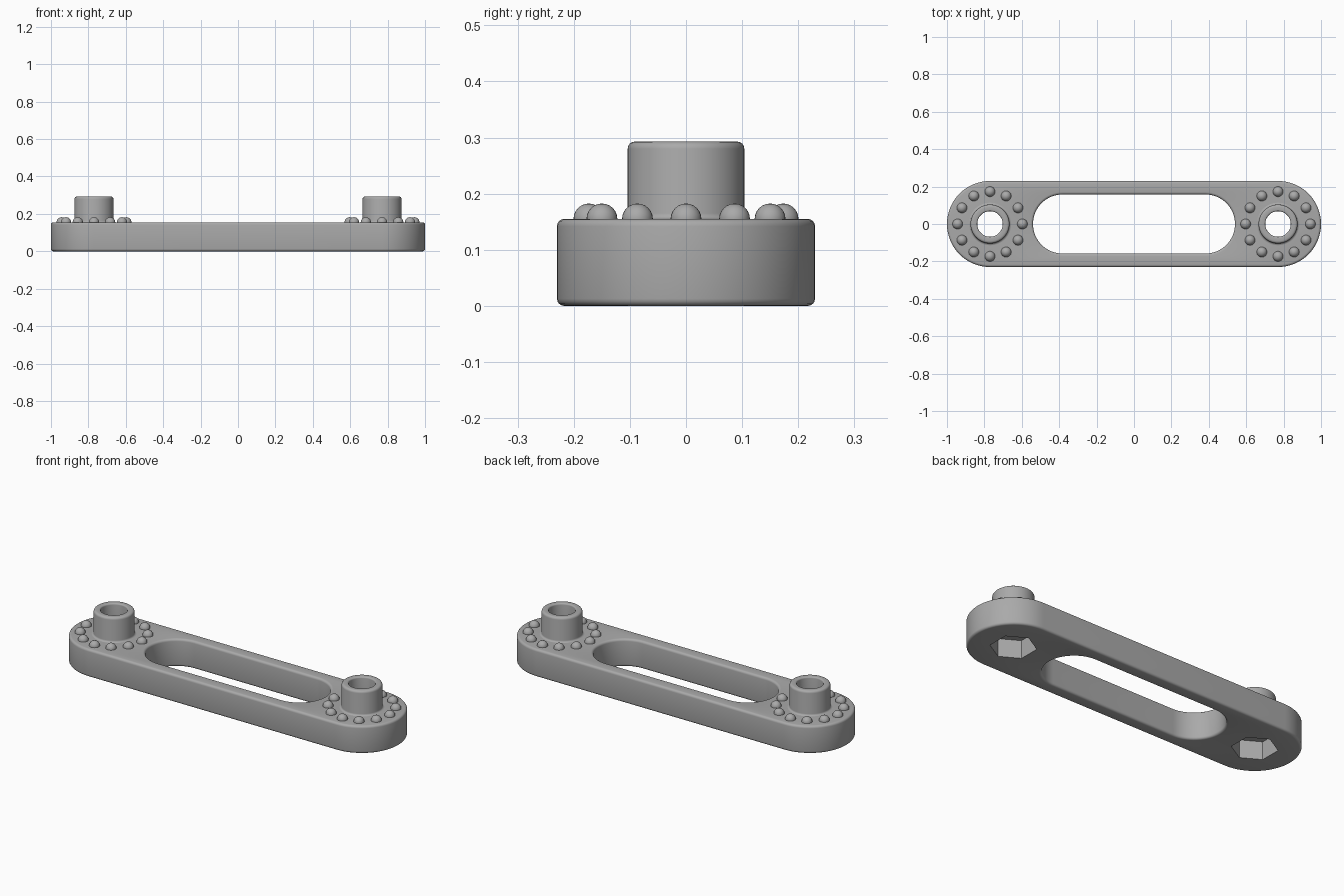
import bpy
import bmesh
from math import sin, cos, pi
from mathutils import Matrix

cube = bpy.data.objects.get("Cube")
if cube:
    bpy.data.objects.remove(cube, do_unlink=True)

# Main dimensions
END_X = 0.77
HALF_WIDTH = 0.23
TOP = 0.155
BOSS_TOP = 0.293
BOSS_R = 0.104
BORE_R = 0.068
POCKET_DEPTH = 0.1
EDGE = 0.013

grey = bpy.data.materials.new("grey plastic")
grey.use_nodes = True
colour = (0.4, 0.4, 0.4, 1)
grey.diffuse_color = colour
grey.node_tree.nodes["Principled BSDF"].inputs["Base Color"].default_value = colour


def arc(x, z, r, start, end, steps=4):
    """Quarter-round profile points, angles in quarter turns."""
    angles = [(start + (end - start) * i / steps) * pi / 2 for i in range(steps + 1)]
    return [(x + r * cos(a), z + r * sin(a)) for a in angles]


def add_object(name, bm, x=0):
    mesh = bpy.data.meshes.new(name)
    bm.to_mesh(mesh)
    bm.free()
    obj = bpy.data.objects.new(name, mesh)
    bpy.context.collection.objects.link(obj)
    obj.location.x = x
    mesh.materials.append(grey)
    return obj


def smooth(obj):
    bpy.ops.object.select_all(action="DESELECT")
    obj.select_set(True)
    bpy.context.view_layer.objects.active = obj
    bpy.ops.object.shade_smooth_by_angle(angle=pi / 5)


def sweep(name, profile, closed, x=0, half_steps=32):
    """Sweep (half length, radius, z) points round a rounded-end outline."""
    bm = bmesh.new()
    loops = []
    for half, r, z in profile:
        ring = []
        for side in (0, 1):
            for i in range(half_steps + 1):
                a = pi * (side + i / half_steps) - pi / 2
                ring.append(bm.verts.new(((1 - 2 * side) * half + r * cos(a), r * sin(a), z)))
        loops.append(ring)
    pairs = list(zip(loops, loops[1:]))
    if closed:
        pairs.append((loops[-1], loops[0]))
    for a, b in pairs:
        n = len(a)
        for i in range(n):
            j = (i + 1) % n
            bm.faces.new((a[i], a[j], b[j], b[i]))
    bmesh.ops.remove_doubles(bm, verts=bm.verts, dist=0.00001)
    bmesh.ops.recalc_face_normals(bm, faces=bm.faces)
    return add_object(name, bm, x)


def cutter(name, sides, radius, low, high, x):
    bm = bmesh.new()
    bmesh.ops.create_cone(bm, cap_ends=True, segments=sides, radius1=radius, radius2=radius,
                          depth=high - low, matrix=Matrix.Translation((0, 0, (low + high) / 2)))
    obj = add_object(name, bm, x)
    obj.hide_render = True
    return obj


# Slotted link plate with rounded edges
SLOT_X, SLOT_R = 0.382, 0.158
outer = arc(HALF_WIDTH - EDGE, EDGE, EDGE, -1, 0) + arc(HALF_WIDTH - EDGE, TOP - EDGE, EDGE, 0, 1)
inner = arc(SLOT_R + EDGE, TOP - EDGE, EDGE, 1, 2) + arc(SLOT_R + EDGE, EDGE, EDGE, 2, 3)
plate = sweep("link_plate", [(END_X, r, z) for r, z in outer] + [(SLOT_X, r, z) for r, z in inner], True)

# Hexagonal nut pockets below and bores right through
for x in (-END_X, END_X):
    for tool in (cutter("pocket_cutter", 6, 0.116, -0.1, POCKET_DEPTH, x),
                 cutter("bore_cutter", 64, BORE_R, 0.05, 0.3, x)):
        mod = plate.modifiers.new("cut", "BOOLEAN")
        mod.operation = "DIFFERENCE"
        mod.solver = "EXACT"
        mod.object = tool
        bpy.context.view_layer.objects.active = plate
        bpy.ops.object.modifier_apply(modifier=mod.name)
        bpy.data.objects.remove(tool, do_unlink=True)
smooth(plate)

# Hollow bosses, each ringed by twelve round studs
boss_profile = (arc(BOSS_R + 0.01, TOP + 0.01, 0.01, 3, 2)
                + arc(BOSS_R - EDGE, BOSS_TOP - EDGE, EDGE, 0, 1)
                + arc(BORE_R + 0.008, BOSS_TOP - 0.008, 0.008, 1, 2)
                + [(BORE_R, TOP)])
for side, x in (("right", -END_X), ("left", END_X)):
    smooth(sweep(side + "_boss", [(0, r, z) for r, z in boss_profile], False, x))
    bm = bmesh.new()
    for i in range(12):
        a = i * pi / 6
        spot = Matrix.Translation((0.173 * cos(a), 0.173 * sin(a), TOP))
        bmesh.ops.create_uvsphere(bm, u_segments=24, v_segments=12, radius=0.0275, matrix=spot)
    # Keep only the domes above the plate
    bmesh.ops.delete(bm, geom=[v for v in bm.verts if v.co.z < TOP - 0.01], context="VERTS")
    smooth(add_object(side + "_studs", bm, x))
